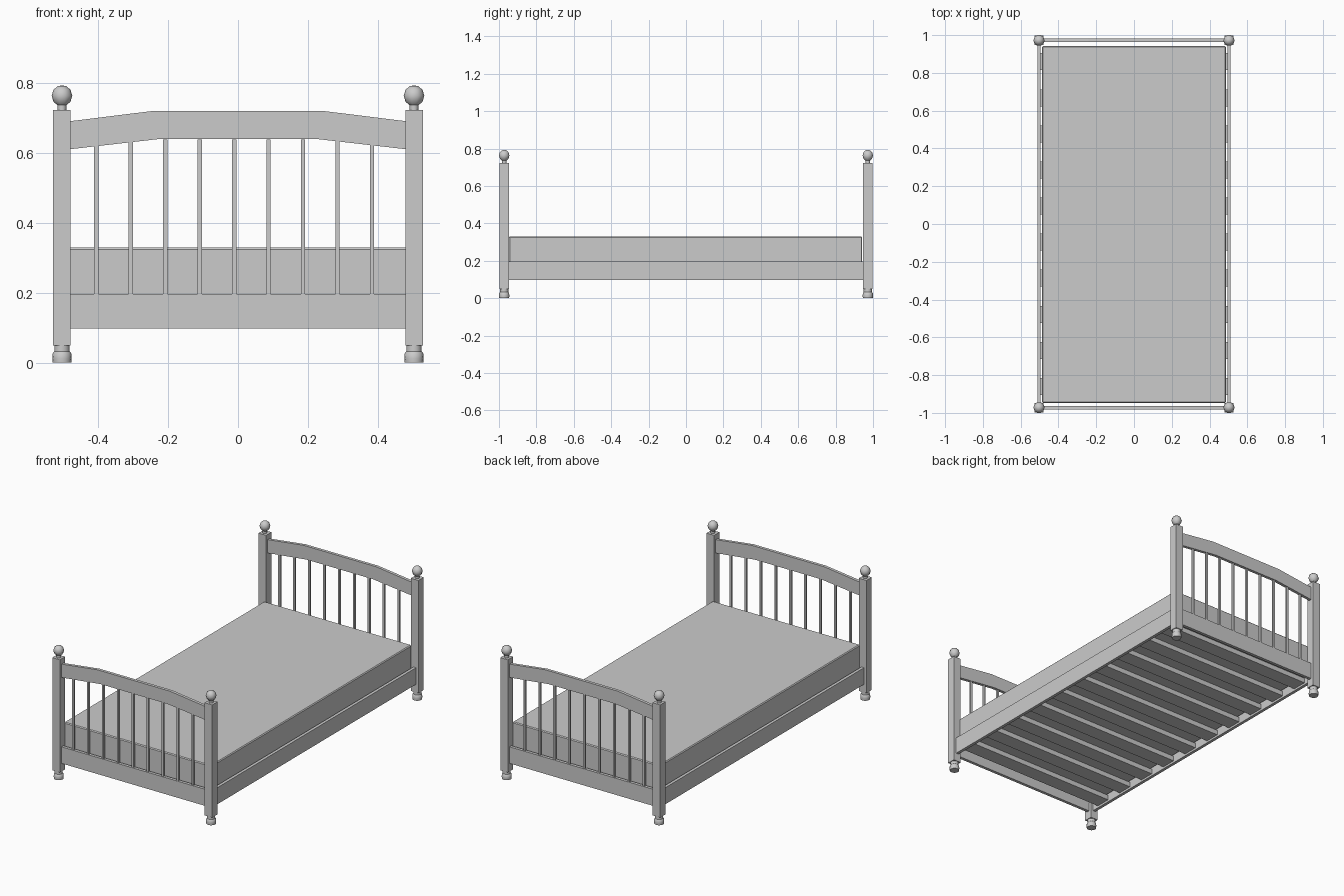
import bpy, bmesh, math

if "Cube" in bpy.data.objects:
    bpy.data.objects.remove(bpy.data.objects["Cube"])

PX, PY = 0.503, 0.972      # post centre
END_T = 0.018              # thickness of end boards


def finish(name, bm):
    bmesh.ops.recalc_face_normals(bm, faces=bm.faces)
    me = bpy.data.meshes.new(name)
    bm.to_mesh(me)
    bm.free()
    ob = bpy.data.objects.new(name, me)
    bpy.context.collection.objects.link(ob)
    return ob


def box(name, x0, x1, y0, y1, z0, z1):
    bm = bmesh.new()
    bmesh.ops.create_cube(bm, size=1)
    for v in bm.verts:
        v.co = (x0 + (v.co.x + .5) * (x1 - x0),
                y0 + (v.co.y + .5) * (y1 - y0),
                z0 + (v.co.z + .5) * (z1 - z0))
    return finish(name, bm)


def lathe(name, profile, x, y, seg):
    bm = bmesh.new()
    vs = [bm.verts.new((x + r, y, z)) for r, z in profile]
    es = [bm.edges.new(p) for p in zip(vs, vs[1:])]
    bmesh.ops.spin(bm, geom=vs + es, cent=(x, y, 0), axis=(0, 0, 1),
                   angle=2 * math.pi, steps=seg)
    bmesh.ops.remove_doubles(bm, verts=bm.verts, dist=1e-5)
    ob = finish(name, bm)
    bpy.context.view_layer.objects.active = ob
    ob.select_set(True)
    bpy.ops.object.shade_smooth_by_angle(angle=math.radians(40))
    ob.select_set(False)
    return ob


def prism(name, outline, y, t):
    bm = bmesh.new()
    f = bm.faces.new([bm.verts.new((x, y - t / 2, z)) for x, z in outline])
    g = bmesh.ops.extrude_face_region(bm, geom=[f])['geom']
    bmesh.ops.translate(bm, vec=(0, t, 0),
                        verts=[v for v in g if isinstance(v, bmesh.types.BMVert)])
    return finish(name, bm)


# turned finial and foot profiles (radius, height)
ball = [(0.0295 * math.sin(a), 0.763 - 0.03 * math.cos(a))
        for a in [math.radians(d) for d in (26, 55, 90, 125, 155)]]
finial = [(0, 0.72), (0.0125, 0.72), (0.0125, 0.738)] + ball + [(0, 0.793)]
foot = [(0, 0), (0.0265, 0), (0.0275, 0.012), (0.0265, 0.027), (0.022, 0.032),
        (0.022, 0.052), (0, 0.052)]

# arched top rail outline
ARCH = [(-0.482, 0.69), (-0.24, 0.72), (0.24, 0.72), (0.482, 0.69),
        (0.482, 0.61), (0.22, 0.64), (-0.22, 0.64), (-0.482, 0.61)]

for sy, end in ((-1, "footboard"), (1, "headboard")):
    y = sy * PY
    # corner posts
    for sx, side in ((-1, "left"), (1, "right")):
        x = sx * PX
        tag = f"{end}_{side}"
        box(tag + "_post", x - .025, x + .025, y - .025, y + .025, 0.05, 0.722)
        lathe(tag + "_finial", finial, x, y, 10)
        lathe(tag + "_foot", foot, x, y, 16)
    # rails and spindles
    prism(end + "_top_rail", ARCH, y, END_T)
    box(end + "_bottom_rail", -0.482, 0.482, y - END_T / 2, y + END_T / 2, 0.098, 0.197)
    for i in range(9):
        x = -0.405 + i * 0.0985
        box(f"{end}_spindle_{i + 1}", x - .006, x + .006, y - .006, y + .006, 0.195, 0.638)

# side rails
for sx, side in ((-1, "left"), (1, "right")):
    xs = sorted((sx * 0.494, sx * 0.512))
    box(side + "_side_rail", xs[0], xs[1], -0.95, 0.95, 0.098, 0.197)

# slats
for i in range(10):
    y = -0.86 + i * 0.191
    box(f"slat_{i + 1}", -0.494, 0.494, y - .045, y + .045, 0.11, 0.14)

# mattress with softened edges
m = box("mattress", -0.487, 0.487, -0.947, 0.942, 0.139, 0.329)
b = m.modifiers.new("soft_edges", 'BEVEL')
b.width = 0.005
b.segments = 1
